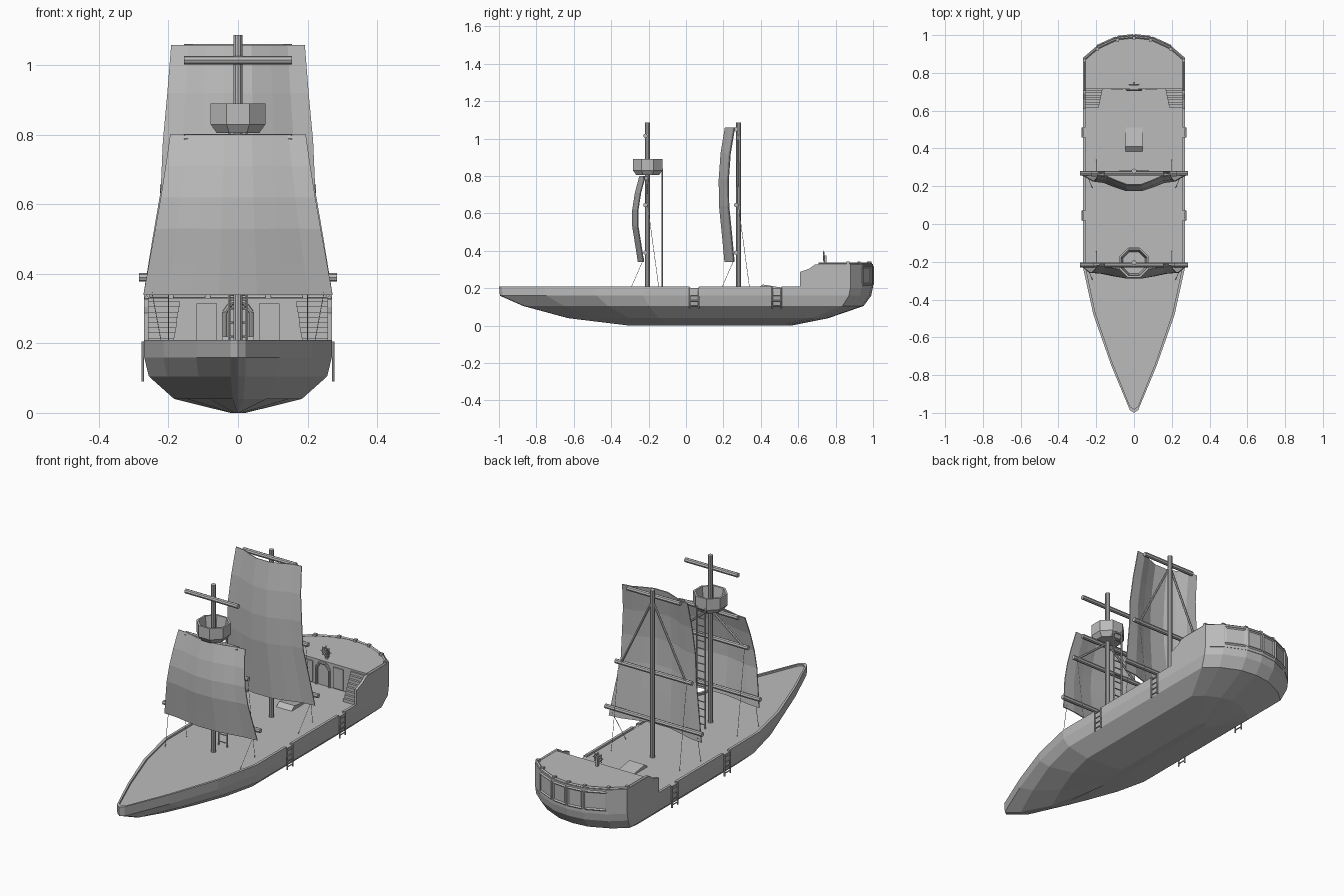
import bpy, bmesh, math
from mathutils import Vector, Matrix

if "Cube" in bpy.data.objects:
    bpy.data.objects.remove(bpy.data.objects["Cube"], do_unlink=True)

grey = bpy.data.materials.new("plain_grey")
grey.use_nodes = True
grey.diffuse_color = (0.5, 0.5, 0.5, 1)
grey.node_tree.nodes["Principled BSDF"].inputs["Base Color"].default_value = (0.5, 0.5, 0.5, 1)


def finish(bm, name):
    bmesh.ops.recalc_face_normals(bm, faces=bm.faces)
    mesh = bpy.data.meshes.new(name)
    bm.to_mesh(mesh)
    bm.free()
    mesh.materials.append(grey)
    ob = bpy.data.objects.new(name, mesh)
    bpy.context.collection.objects.link(ob)
    return ob


def add_box(bm, x0, x1, y0, y1, z0, z1):
    m = Matrix.Translation(((x0 + x1) / 2, (y0 + y1) / 2, (z0 + z1) / 2))
    size = Matrix.Diagonal((abs(x1 - x0), abs(y1 - y0), abs(z1 - z0), 1))
    bmesh.ops.create_cube(bm, size=1, matrix=m @ size)


def add_rod(bm, p, q, r, sides=8):
    p, q = Vector(p), Vector(q)
    turn = (q - p).to_track_quat('Z', 'Y').to_matrix().to_4x4()
    bmesh.ops.create_cone(bm, cap_ends=True, segments=sides, radius1=r, radius2=r,
                          depth=(q - p).length, matrix=Matrix.Translation((p + q) / 2) @ turn)


def add_loft(bm, rings):
    loops = [[bm.verts.new(p) for p in ring] for ring in rings]
    n = len(loops[0])
    for a, b in zip(loops, loops[1:]):
        for i in range(n):
            bm.faces.new((a[i], a[(i + 1) % n], b[(i + 1) % n], b[i]))
    bm.faces.new(loops[0])
    bm.faces.new(loops[-1])


def add_ladder(bm, a, b, along, half, rungs, r):
    a, b, side = Vector(a), Vector(b), Vector(along) * half
    for s in (-1, 1):
        add_rod(bm, a + side * s, b + side * s, r, 6)
    for i in range(rungs):
        c = a.lerp(b, (i + 0.5) / rungs)
        add_rod(bm, c - side, c + side, r * 0.8, 6)


# Hull: deck outline repeated at several heights, then the sunken deck
stern = [(0.27, 0.88), (0.2, 0.94), (0.09, 0.99)]
half = [(0.022, -0.985), (0.12, -0.75), (0.215, -0.48), (0.27, -0.23), (0.27, 0.3)] + stern
outline = [(0, -1)] + half + [(0, 1)] + [(-x, y) for x, y in reversed(half)]


def ring(z, wide, bow, aft):
    return [(x * wide, y * (bow if y < 0 else aft), z) for x, y in outline]


bm = bmesh.new()
add_loft(bm, [ring(0, 0.08, 0.3, 0.56), ring(0.04, 0.68, 0.63, 0.76),
              ring(0.105, 0.95, 0.87, 0.95), ring(0.16, 1, 0.995, 0.99),
              ring(0.21, 1, 1, 1), ring(0.21, 0.95, 0.98, 0.985), ring(0.2, 0.95, 0.98, 0.985)])
hull = finish(bm, "hull")

# Boarding gaps in the bulwark
gaps = (0.045, 0.485)
bm = bmesh.new()
for y in gaps:
    add_box(bm, -0.4, 0.4, y - 0.025, y + 0.025, 0.2005, 0.25)
cutter = finish(bm, "gap_cutter")
cutter.hide_render = True
cutter.hide_set(True)
cut = hull.modifiers.new("gaps", 'BOOLEAN')
cut.operation, cut.object, cut.solver = 'DIFFERENCE', cutter, 'EXACT'

# Boarding ladders on the hull sides
bm = bmesh.new()
for s in (-1, 1):
    for y in gaps:
        add_ladder(bm, (s * 0.274, y, 0.09), (s * 0.274, y, 0.205), (0, 1, 0), 0.024, 4, 0.004)
finish(bm, "boarding_ladders")

# Raised stern cabin with its rim
plan = [(0.27, 0.715)] + stern + [(0, 1)]
plan += [(-x, y) for x, y in reversed(plan[:-1])]
bm = bmesh.new()
add_loft(bm, [[(x, y, z) for x, y in plan] for z in (0.2, 0.33)])
finish(bm, "stern_cabin")
bm = bmesh.new()
for a, b in zip(plan, plan[1:]):
    add_rod(bm, (a[0] * 0.975, a[1] * 0.99, 0.332), (b[0] * 0.975, b[1] * 0.99, 0.332), 0.006, 4)
for x, y in plan[1:-1]:
    add_box(bm, x * 0.97 - 0.008, x * 0.97 + 0.008, y * 0.985 - 0.008, y * 0.985 + 0.008, 0.325, 0.342)
finish(bm, "stern_rim")

# Stern windows
bm = bmesh.new()
for a, b in zip(plan[2:-2], plan[3:-2]):
    a, b = Vector((*a, 0)), Vector((*b, 0))
    p, q = a.lerp(b, 0.07), a.lerp(b, 0.93)
    low, high = Vector((0, 0, 0.222)), Vector((0, 0, 0.315))
    corners = [p + low, q + low, q + high, p + high]
    for i in range(4):
        add_rod(bm, corners[i], corners[(i + 1) % 4], 0.006, 4)
finish(bm, "stern_window_frames")

# Stairs, sloped side walls, door and wall panels at the cabin front
wall = [(0.61, 0.2), (0.72, 0.2), (0.72, 0.33), (0.69, 0.327), (0.66, 0.305), (0.61, 0.287)]
bm = bmesh.new()
for s in (-1, 1):
    add_loft(bm, [[(s * x, y, z) for y, z in wall] for x in (0.257, 0.27)])
finish(bm, "stair_walls")
bm = bmesh.new()
steps = 8
for s in (-1, 1):
    for i in range(steps):
        shift = 0.02 * (1 - i / steps)
        add_box(bm, s * (0.165 + shift), s * 0.258, 0.618 + i * 0.0125, 0.72, 0.2 + i * 0.015, 0.216 + i * 0.015)
finish(bm, "stairs")
bm = bmesh.new()
for s in (-1, 1):
    add_box(bm, s * 0.06, s * 0.12, 0.709, 0.718, 0.205, 0.315)
    add_rod(bm, (s * 0.038, 0.712, 0.2), (s * 0.038, 0.712, 0.29), 0.007)
    add_rod(bm, (s * 0.038, 0.712, 0.29), (s * 0.018, 0.712, 0.318), 0.007)
add_rod(bm, (-0.02, 0.712, 0.318), (0.02, 0.712, 0.318), 0.007)
finish(bm, "cabin_door_and_panels")

# Steering wheel
bm = bmesh.new()
hub = Vector((0, 0.737, 0.37))
add_box(bm, -0.006, 0.006, 0.74, 0.752, 0.325, 0.375)
spokes = [Vector((math.cos(i * math.pi / 4), 0, math.sin(i * math.pi / 4))) for i in range(8)]
for d, e in zip(spokes, spokes[1:] + spokes[:1]):
    add_rod(bm, hub, hub + d * 0.031, 0.0022, 5)
    add_rod(bm, hub + d * 0.022, hub + e * 0.022, 0.0035, 5)
finish(bm, "steering_wheel")

# Deck hatch
bm = bmesh.new()
add_loft(bm, [[(x, 0.385, 0.2), (x, 0.51, 0.2), (x, 0.51, 0.204), (x, 0.41, 0.22)] for x in (-0.045, 0.045)])
finish(bm, "deck_hatch")


# Masts, yards, braces and ropes
def rig(name, y, yards, brace_top):
    bm = bmesh.new()
    add_rod(bm, (0, y, 0.19), (0, y, 1.087), 0.013, 10)
    finish(bm, name + "_mast")
    bm = bmesh.new()
    for z, w in yards:
        add_rod(bm, (-w, y - 0.012, z), (w, y - 0.012, z), 0.012)
    finish(bm, name + "_yards")
    bm = bmesh.new()
    for s in (-1, 1):
        add_rod(bm, (0, y, brace_top), (s * 0.19, y - 0.008, 0.645), 0.006, 6)
    finish(bm, name + "_braces")
    bm = bmesh.new()
    for s in (-1, 1):
        add_rod(bm, (s * 0.2, y, 0.645), (s * 0.2, y + 0.06, 0.2), 0.0012, 4)
        add_rod(bm, (s * 0.25, y - 0.02, 0.36), (s * 0.22, y - 0.09, 0.2), 0.0012, 4)
    finish(bm, name + "_ropes")


rig("front", -0.205, [(1.015, 0.155), (0.79, 0.155), (0.645, 0.215), (0.39, 0.285)], 0.8)
rig("rear", 0.28, [(1.05, 0.155), (0.645, 0.225), (0.39, 0.285)], 1.03)


# Sails: rows of (height, half width, edge y), bulging forward in the middle
def sail(name, rows, bulge):
    columns = [(-1, 0), (-0.74, 0.15), (-0.48, 0.6), (-0.2, 1), (0.2, 1), (0.48, 0.6), (0.74, 0.15), (1, 0)]
    bm = bmesh.new()
    grid = [[bm.verts.new((w * c, y - bulge * d, z)) for c, d in columns] for z, w, y in rows]
    for a, b in zip(grid, grid[1:]):
        for i in range(len(columns) - 1):
            bm.faces.new((a[i], a[i + 1], b[i + 1], b[i]))
    ob = finish(bm, name)
    thick = ob.modifiers.new("cloth", 'SOLIDIFY')
    thick.thickness, thick.offset = 0.005, 0


sail("front_sail", [(0.8, 0.195, -0.218), (0.71, 0.208, -0.242), (0.62, 0.222, -0.256), (0.53, 0.238, -0.256),
                    (0.43, 0.256, -0.24), (0.34, 0.272, -0.226)], 0.029)
sail("rear_sail", [(1.058, 0.192, 0.26), (0.92, 0.203, 0.237), (0.78, 0.216, 0.227), (0.64, 0.222, 0.229),
                   (0.5, 0.246, 0.243), (0.34, 0.272, 0.258)], 0.05)

# Lookout basket, open at the top
bm = bmesh.new()


def octagon(r, z):
    angles = [math.pi / 8 + i * math.pi / 4 for i in range(8)]
    return [(r * math.cos(a), -0.205 + r * math.sin(a), z) for a in angles]


add_loft(bm, [octagon(0.066, 0.805), octagon(0.085, 0.83), octagon(0.085, 0.89),
              octagon(0.074, 0.89), octagon(0.062, 0.82)])
finish(bm, "lookout_basket")

# Ladder to the lookout
bm = bmesh.new()
add_ladder(bm, (0, -0.127, 0.2), (0, -0.127, 0.84), (1, 0, 0), 0.025, 16, 0.004)
finish(bm, "mast_ladder")
